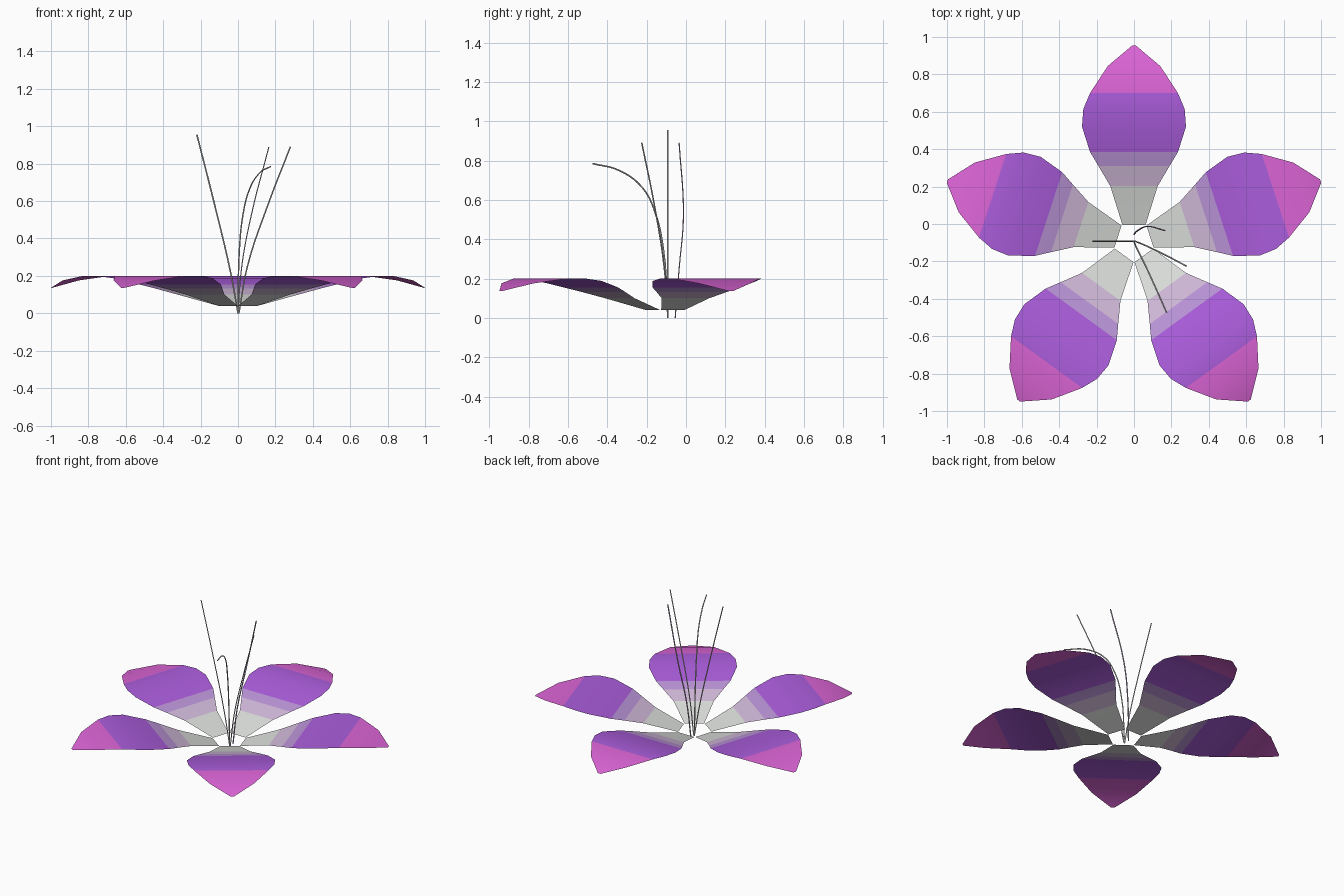
import bpy, bmesh, math
from mathutils import Matrix, Vector

cube = bpy.data.objects.get("Cube")
if cube:
    bpy.data.objects.remove(cube, do_unlink=True)


def material(name, r, g, b):
    m = bpy.data.materials.new(name)
    m.use_nodes = True
    m.diffuse_color = (r, g, b, 1)
    m.node_tree.nodes["Principled BSDF"].inputs["Base Color"].default_value = (r, g, b, 1)
    return m


white = material("petal_white", 0.72, 0.74, 0.72)
pale = material("pale_lilac", 0.64, 0.49, 0.70)
lilac = material("lilac", 0.50, 0.30, 0.69)
purple = material("purple", 0.41, 0.11, 0.72)
pink = material("pink", 0.72, 0.13, 0.68)
bands = [white, pale, lilac, purple, pink]
band_ends = [0.29, 0.40, 0.47, 0.79]

CENTRE = Vector((0, -0.095, 0))

# Petal cross rows: distance from centre, half width, height
rows = [(0.09, 0.062, 0.04), (0.298, 0.127, 0.10), (0.405, 0.19, 0.133),
        (0.48, 0.235, 0.155), (0.615, 0.278, 0.188), (0.71, 0.271, 0.20),
        (0.795, 0.235, 0.20), (0.94, 0.14, 0.176), (1.049, 0.01, 0.136)]


def petal(name, angle):
    bm = bmesh.new()
    pairs = [[bm.verts.new((s * w, r, z)) for s in (-1, 1)] for r, w, z in rows]
    for (a, b), (c, d) in zip(pairs, pairs[1:]):
        f = bm.faces.new((a, b, d, c))
        # Colour bands follow the distance from the centre
        f.material_index = sum(a.co.y > e for e in band_ends)
        f.smooth = True
    bm.transform(Matrix.Translation(CENTRE) @ Matrix.Rotation(angle, 4, "Z"))
    me = bpy.data.meshes.new(name)
    bm.to_mesh(me)
    bm.free()
    for m in bands:
        me.materials.append(m)
    bpy.context.collection.objects.link(bpy.data.objects.new(name, me))


names = ["back", "right_side", "right_front", "left_front", "left_side"]
for i, n in enumerate(names):
    petal(n + "_petal", i * math.tau / 5)


# Thin stamens swept along smooth paths
def stamen(name, path, mat):
    cu = bpy.data.curves.new(name, "CURVE")
    cu.dimensions = "3D"
    cu.bevel_depth = 0.004
    cu.bevel_resolution = 0
    cu.resolution_u = 5
    sp = cu.splines.new("BEZIER")
    sp.bezier_points.add(len(path) - 1)
    for p, co in zip(sp.bezier_points, path):
        p.co = co
        p.handle_left_type = p.handle_right_type = "AUTO"
    cu.materials.append(mat)
    ob = bpy.data.objects.new(name, cu)
    bpy.context.collection.objects.link(ob)
    bpy.ops.object.select_all(action="DESELECT")
    ob.select_set(True)
    bpy.context.view_layer.objects.active = ob
    bpy.ops.object.convert(target="MESH")


stamen("right_stamen", [(0, -0.092, 0), (-0.04, -0.092, 0.22),
                        (-0.12, -0.092, 0.56), (-0.22, -0.092, 0.955)], white)
stamen("back_stamen", [(0, -0.055, 0), (0.02, -0.035, 0.25),
                       (0.07, -0.013, 0.52), (0.165, -0.035, 0.89)], pale)
stamen("left_stamen", [(0.005, -0.092, 0), (0.05, -0.11, 0.25),
                       (0.16, -0.162, 0.58), (0.28, -0.225, 0.89)], white)
stamen("front_stamen", [(0, -0.092, 0), (0.008, -0.115, 0.35), (0.027, -0.155, 0.53),
                        (0.06, -0.22, 0.66), (0.115, -0.34, 0.75),
                        (0.175, -0.475, 0.785)], white)
